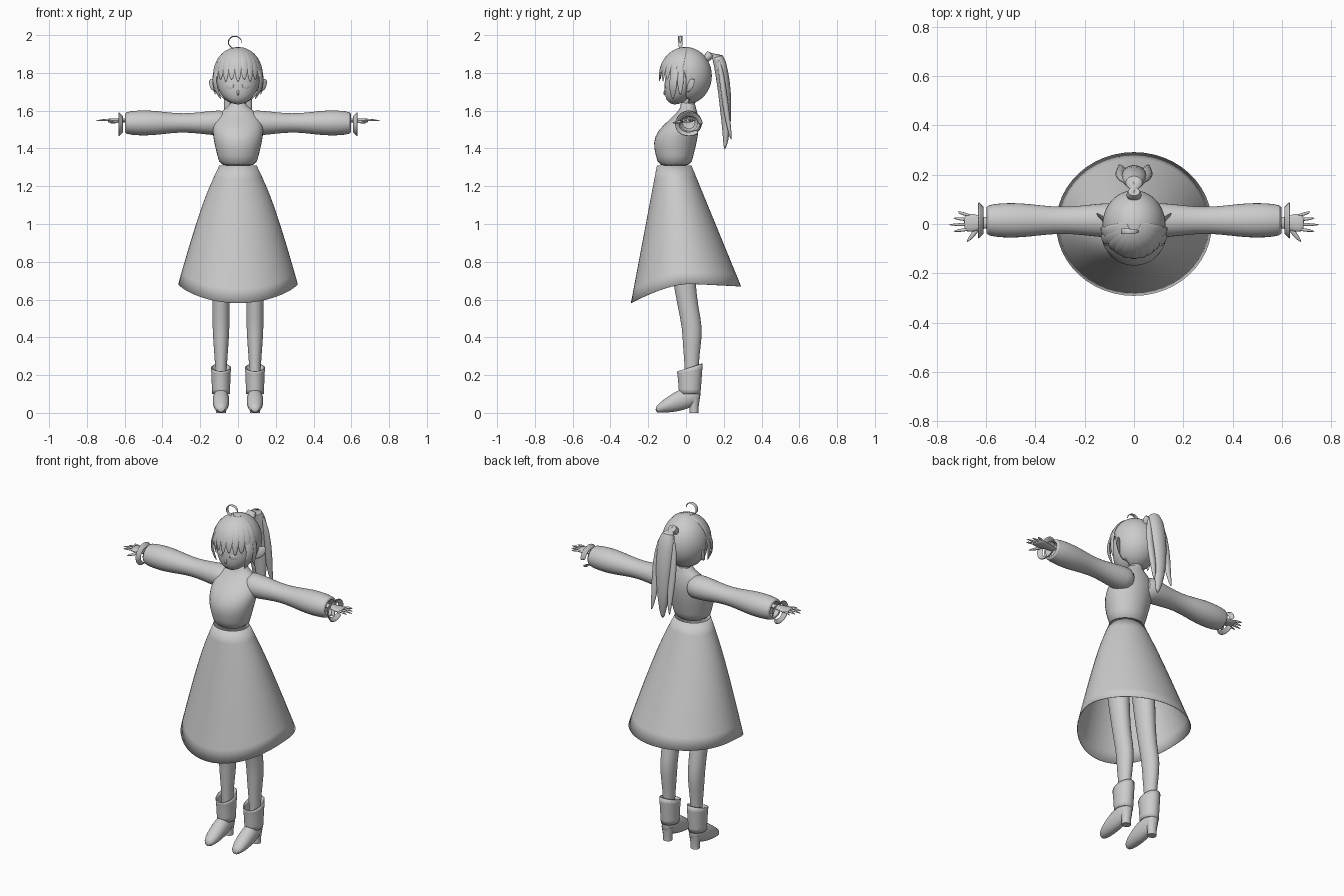
import bpy, bmesh
from math import sin, cos, pi, radians
from mathutils import Vector

if "Cube" in bpy.data.objects:
    bpy.data.objects.remove(bpy.data.objects["Cube"])

GREY = (0.6, 0.6, 0.6, 1)
grey_material = bpy.data.materials.new("plain_grey")
grey_material.use_nodes = True
grey_material.diffuse_color = GREY
grey_material.node_tree.nodes["Principled BSDF"].inputs["Base Color"].default_value = GREY

ACROSS, DEEP, TALL = Vector((1, 0, 0)), Vector((0, 1, 0)), Vector((0, 0, 1))


def ring(centre, side, other, count=16):
    """Ellipse around centre spanned by two half-axis vectors."""
    angles = [2 * pi * i / count for i in range(count)]
    return [Vector(centre) + side * cos(a) + other * sin(a) for a in angles]


def level(x, y, z, width, depth, count=16):
    """Horizontal ellipse with half width and half depth."""
    return ring((x, y, z), ACROSS * width, DEEP * depth, count)


def sweep(points, width, thickness, facing, count=8):
    """Leaf-shaped strand along a path, its flat side turned towards facing(point)."""
    points, rings = [Vector(p) for p in points], []
    last = len(points) - 1
    for i, point in enumerate(points):
        along = (points[min(i + 1, last)] - points[max(i - 1, 0)]).normalized()
        side = along.cross(facing(point)).normalized()
        taper = sin(pi * (.12 + .86 * i / last)) ** .6
        rings.append(ring(point, side * width * taper, side.cross(along) * thickness * taper, count))
    return rings


def egg(centre, radii, rows, chin=0):
    """Ellipsoid as stacked levels; chin pulls the lowest levels forward."""
    x, y, z = centre
    width, depth, height = radii
    rings = []
    for i in range(rows):
        turn = pi * (i + .3) / (rows - .4)
        forward = chin * ((1 + cos(turn)) / 2) ** 3
        rings.append(level(x, y - forward, z - height * cos(turn), width * sin(turn), depth * sin(turn), 24))
    return rings


def loft(name, *strips, caps=True, mirrored=False, smoothing=1, shell=0, drop=None):
    """Skin each list of rings, then optionally cut, smooth, thicken and mirror."""
    bm = bmesh.new()
    for rings in strips:
        loops = [[bm.verts.new(p) for p in points] for points in rings]
        for low, high in zip(loops, loops[1:]):
            for i in range(len(low)):
                bm.faces.new((low[i - 1], low[i], high[i], high[i - 1]))
        if caps:
            bm.faces.new(loops[0])
            bm.faces.new(loops[-1])
    if drop:
        unwanted = [face for face in bm.faces if drop(face.calc_center_median())]
        bmesh.ops.delete(bm, geom=unwanted, context='FACES')
    bmesh.ops.recalc_face_normals(bm, faces=bm.faces)
    mesh = bpy.data.meshes.new(name)
    bm.to_mesh(mesh)
    bm.free()
    mesh.materials.append(grey_material)
    part = bpy.data.objects.new(name, mesh)
    bpy.context.collection.objects.link(part)
    bpy.ops.object.select_all(action='DESELECT')
    part.select_set(True)
    bpy.context.view_layer.objects.active = part
    bpy.ops.object.shade_smooth_by_angle(angle=radians(60))
    if smoothing:
        subdivision = part.modifiers.new("smooth", 'SUBSURF')
        subdivision.levels = subdivision.render_levels = smoothing
    if shell:
        part.modifiers.new("shell", 'SOLIDIFY').thickness = shell
    if mirrored:
        part.modifiers.new("mirror", 'MIRROR')


def upward(point):
    return TALL


def forward(point):
    return -DEEP


def backward(point):
    return DEEP + TALL * .3


# Bodice with collar
loft("bodice", [level(0, y, z, width, depth) for z, y, width, depth in (
    (1.3, -.06, .1, .09), (1.36, -.06, .11, .1), (1.43, -.06, .13, .12), (1.5, -.04, .14, .11),
    (1.55, -.01, .13, .08), (1.6, .01, .09, .05), (1.62, .01, .05, .04), (1.65, .01, .04, .04))])

# Flared skirt, its hem dipping at the front
skirt_rings = []
for step in range(6):
    t = step / 5
    front, back = -.155 - .14 * t, .03 + .265 * t
    skirt_ring = level(0, (front + back) / 2, 0, .1 + .22 * t ** .8, (back - front) / 2, 24)
    for i, point in enumerate(skirt_ring):
        facing = sin(2 * pi * i / len(skirt_ring))
        hem = .685 - .105 * max(0, -facing) ** 1.5 - .015 * max(0, facing)
        point.z = 1.31 + (hem - 1.31) * t
    skirt_rings.append(skirt_ring)
loft("skirt", skirt_rings, caps=False, shell=.003)


# Sleeves swell at the shoulder and above the cuff
def sleeve_ring(x, scale=1):
    swell = .009 * cos(15 * (x - .08))
    return ring((x, .015, 1.535), DEEP * (.064 + swell) * scale, TALL * (.06 + swell) * scale)


sleeve_rings = [sleeve_ring(.04 + .07 * i) for i in range(9)]
loft("sleeve", sleeve_rings + [sleeve_ring(.6, .7), sleeve_ring(.56, .6)], mirrored=True)
loft("cuff", [ring((x, .015, 1.528), DEEP * (x - .555), TALL * (x - .565)) for x in (.61, .62, .63)],
     caps=False, mirrored=True, shell=.004, drop=lambda c: c.y > .06 and c.z < 1.53)

# Hands with four fingers and a thumb
loft("palm", [ring((x, .005, 1.548), DEEP * width, TALL * .012, 10) for x, width in (
    (.55, .02), (.62, .025), (.65, .04), (.68, .038), (.69, .03))], mirrored=True)
fingers = []
for k in range(4):
    base, tip = .018 * k - .02, .027 * k - .03
    fingers.append(sweep([(.66, base, 1.55), (.7, (base + tip) / 2, 1.552),
                          (.755 - .02 * abs(k - 1), tip, 1.546)], .009, .008, upward))
thumb = sweep([(.63, -.01, 1.545), (.65, -.04, 1.54), (.68, -.075, 1.535)], .014, .01, upward)
loft("fingers", *fingers, thumb, mirrored=True)

# Legs
loft("leg", [level(.09, y, z, width, width * 1.2) for z, y, width in (
    (.08, .03, .03), (.25, .03, .03), (.35, .03, .04), (.45, .035, .046), (.56, .01, .046),
    (.7, -.01, .05), (.9, -.03, .06), (1.1, -.04, .06))], mirrored=True)

# Boots: flared shaft, foot and heel
shaft_rings = [level(.09, .02, .1 + .05 * i, .048 + .002 * i, .058 + .004 * i) for i in range(4)]
for point in shaft_rings[-1]:
    point.z += (point.y - .02) * .3 - .01
loft("boot_shaft", shaft_rings, caps=False, mirrored=True, shell=.006)
foot_rings = []
for step in range(8):
    t = step / 7
    sole, instep = .06 * t ** 3, .035 + .105 * sin(1.9 * t)
    foot_rings.append(ring((.09, .24 * t - .162, (sole + instep) / 2),
                           ACROSS * (.02 + .025 * sin(pi * t) ** .5), TALL * (instep - sole) / 2))
loft("boot_foot", foot_rings, mirrored=True)
loft("boot_heel", [level(.09, .043, z, width, width * .9, 12) for z, width in (
    (0, .026), (.03, .026), (.08, .034))], mirrored=True, smoothing=0)

# Head and face
loft("neck", [level(0, .015, z, .04, .035) for z in (1.58, 1.64, 1.74)])
loft("head", egg((0, 0, 1.775), (.117, .104, .143), 10, chin=.06))
loft("nose", sweep([(0, -.108, 1.715), (0, -.118, 1.69), (0, -.11, 1.68)], .008, .007, forward))
loft("eye", sweep([(.02, -.112, 1.73), (.045, -.105, 1.73), (.07, -.09, 1.73)], .02, .004, forward),
     mirrored=True)
loft("mouth", sweep([(-.016, -.1, 1.662), (0, -.105, 1.66), (.016, -.1, 1.662)], .003, .004, forward))
loft("ear", sweep([(.09, 0, 1.71), (.115, .01, 1.725), (.135, .03, 1.745), (.15, .045, 1.765)],
                  .036, .009, lambda point: ACROSS / 2 - DEEP), mirrored=True)

# Hair cap, open over the face
SKULL = Vector((0, 0, 1.785))
loft("hair_cap", egg(SKULL, (.13, .14, .153), 12), shell=.008,
     drop=lambda c: c.y < -.01 and c.z < 1.8 or c.y < .01 and c.z < 1.7)


def outward(point):
    return point - SKULL


# Fringe locks fanned from the crown over the forehead
fringe = []
for lock in range(-5, 6):
    turn = radians(15 * lock)
    ahead = ACROSS * .131 * sin(turn) - DEEP * .14 * cos(turn)
    path = [SKULL + ahead * sin(fall) + TALL * .151 * cos(fall) for fall in (.15, .5, .85, 1.2, 1.5)]
    path.append(SKULL + ahead - TALL * (.035 - .012 * (lock % 2)))
    fringe.append(sweep(path, .026, .007, outward))
loft("fringe", *fringe)
front_lock = [(.09, -.05, 1.87), (.124, -.06, 1.8), (.125, -.07, 1.74), (.11, -.07, 1.7), (.09, -.07, 1.66)]
ear_lock = [(.1, -.02, 1.86), (.13, -.03, 1.8), (.13, -.03, 1.74), (.12, -.03, 1.68)]
loft("side_locks", sweep(front_lock, .026, .007, outward), sweep(ear_lock, .022, .007, outward), mirrored=True)

# Ponytail with loose strands and a tie
tail = [(0, .1, 1.86), (0, .13, 1.91), (0, .17, 1.9), (0, .19, 1.8), (0, .205, 1.7), (0, .21, 1.6),
        (0, .215, 1.5), (.01, .205, 1.39)]
loose = [sweep([(.03 * side, .17, 1.88), (.055 * side, .19, 1.78), (.055 * side, .21, 1.62),
                (.05 * side, .225, 1.53), (.06 * side, .24, 1.44)], .024, .018, backward) for side in (-1, 1)]
loft("ponytail", sweep(tail, .053, .037, backward, 12), *loose)
loft("hair_tie", sweep([(0, .11, 1.87), (0, .12, 1.89), (0, .13, 1.9)], .034, .026, backward))

# Curled lock on the crown
CURL = Vector((-.016, -.03, 1.962))
curl_path = [Vector((0, -.02, 1.92))]
for step in range(8):
    turn = radians(235 - 35 * step)
    curl_path.append(CURL + ACROSS * .037 * cos(turn) + TALL * .034 * sin(turn))
loft("crown_curl", sweep(curl_path, .014, .004, lambda point: point - CURL, 6))
